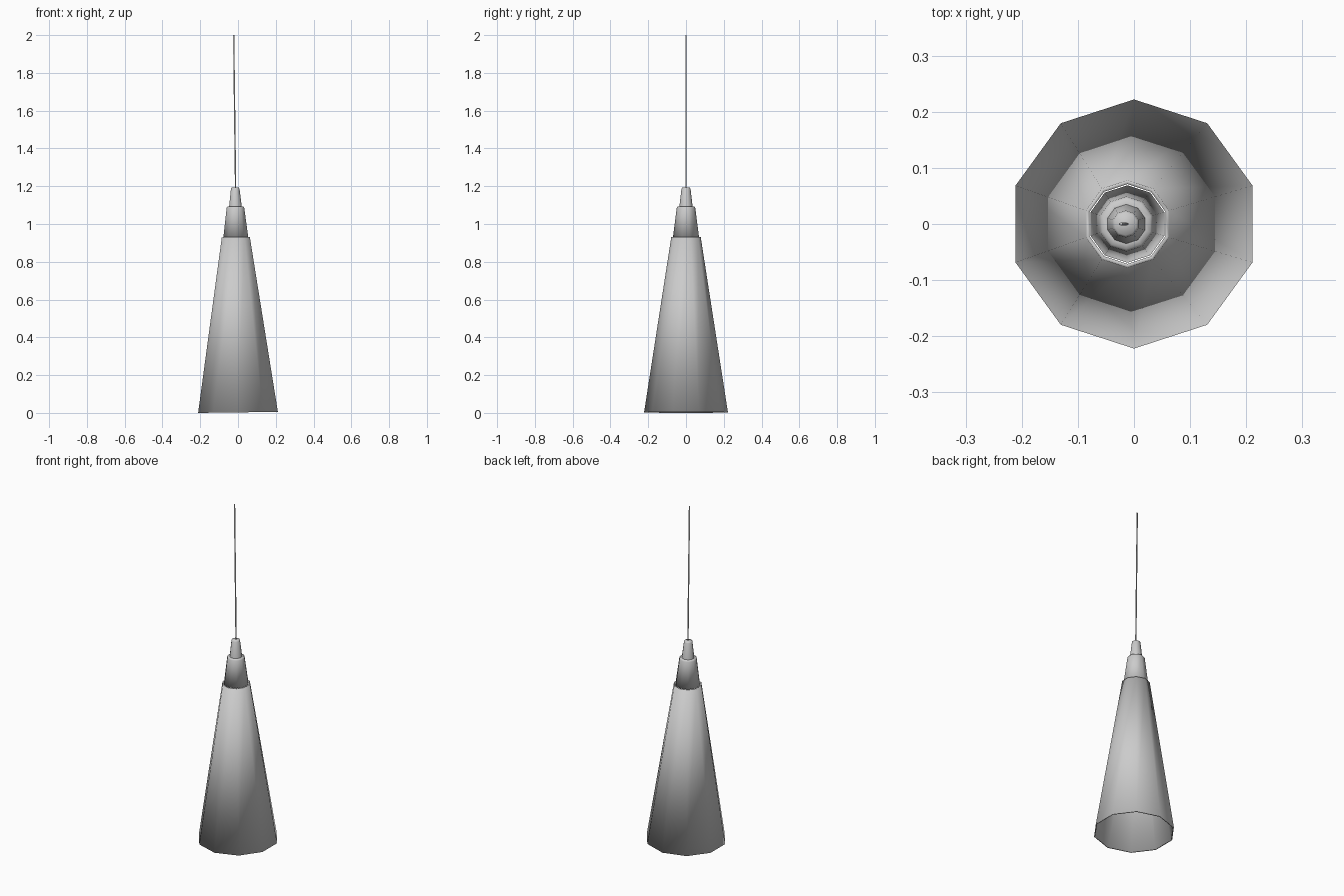
import bpy, bmesh, math
from mathutils import Matrix

if "Cube" in bpy.data.objects:
    bpy.data.objects.remove(bpy.data.objects["Cube"])

TILT = -0.0125  # whole lamp hangs slightly off plumb
XF = Matrix.Translation((0, 0, 0.0027)) @ Matrix.Rotation(TILT, 4, 'Y')


def lathe(name, profile, sides, cap_top=False, closed=False, shift=0.0, flat=1.0):
    """Revolve (radius, z) points with a corner on the +y axis, fully smooth."""
    bm = bmesh.new()
    rings = []
    for r, z in profile:
        rings.append([bm.verts.new((shift + r * math.sin(2 * math.pi * i / sides),
                                    flat * r * math.cos(2 * math.pi * i / sides), z))
                      for i in range(sides)])
    pairs = list(zip(rings, rings[1:]))
    if closed:
        pairs.append((rings[-1], rings[0]))
    for a, b in pairs:
        for i in range(sides):
            j = (i + 1) % sides
            bm.faces.new((a[j], a[i], b[i], b[j]))
    if cap_top:
        bm.faces.new(rings[-1][::-1])
    for f in bm.faces:
        f.smooth = True
    bm.transform(XF)
    me = bpy.data.meshes.new(name)
    bm.to_mesh(me)
    bm.free()
    ob = bpy.data.objects.new(name, me)
    bpy.context.collection.objects.link(ob)
    return ob


# Thin double-walled conical shade, smooth over both rims
lathe("shade", [(0.222, 0), (0.078, 0.928), (0.071, 0.928), (0.215, 0)], 10, closed=True)

# Socket cover above the shade, with rolled-in lower and upper edges
lathe("socket_cover", [(0.060, 0.928), (0.069, 0.928), (0.049, 1.083),
                       (0.045, 1.09), (0.034, 1.09)], 10)

# Tapered cord grip
lathe("cord_grip", [(0.035, 1.09), (0.024, 1.184), (0.020, 1.19)], 10, cap_top=True)

# Thin hanging cord
lathe("cord", [(0.004, 1.18), (0.004, 1.9973)], 6, cap_top=True, shift=0.002, flat=0.7)
